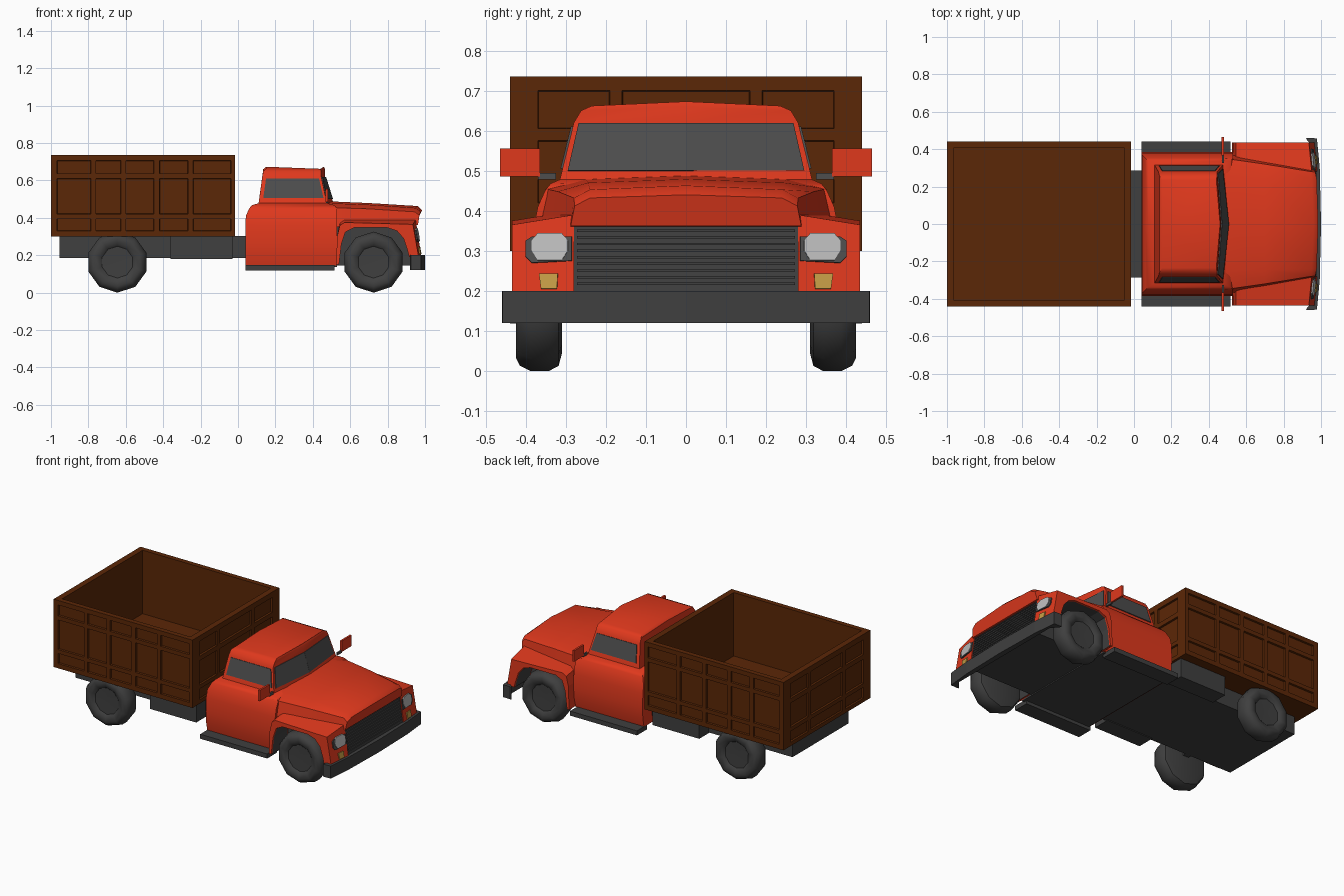
import bpy, bmesh, math
from mathutils import Vector

if "Cube" in bpy.data.objects:
    bpy.data.objects.remove(bpy.data.objects["Cube"])


def mat(name, r, g, b):
    m = bpy.data.materials.new(name)
    m.diffuse_color = (r, g, b, 1)
    m.use_nodes = True
    m.node_tree.nodes["Principled BSDF"].inputs["Base Color"].default_value = m.diffuse_color
    return m


RED = mat("red paint", 0.74, 0.04, 0.012)
WOOD = mat("brown wood", 0.105, 0.020, 0.002)
GREY = mat("dark grey", 0.05, 0.05, 0.05)
GLASS = mat("window grey", 0.075, 0.075, 0.075)
WHITE = mat("lamp white", 0.50, 0.50, 0.50)
AMBER = mat("amber", 0.55, 0.33, 0.06)


def build(name, verts, faces, m, smooth=0):
    me = bpy.data.meshes.new(name)
    bm = bmesh.new()
    vs = [bm.verts.new(v) for v in verts]
    for f in faces:
        bm.faces.new([vs[i] for i in f])
    bmesh.ops.recalc_face_normals(bm, faces=bm.faces)
    bm.to_mesh(me)
    bm.free()
    me.materials.append(m)
    ob = bpy.data.objects.new(name, me)
    bpy.context.collection.objects.link(ob)
    if smooth:
        bpy.ops.object.select_all(action='DESELECT')
        ob.select_set(True)
        bpy.context.view_layer.objects.active = ob
        bpy.ops.object.shade_smooth_by_angle(angle=math.radians(smooth))
    return ob


def loft(name, rings, m, smooth=0):
    """Skin closed rings of equal length and cap both ends."""
    n = len(rings[0])
    faces = [(k * n + i, k * n + (i + 1) % n, (k + 1) * n + (i + 1) % n, (k + 1) * n + i)
             for k in range(len(rings) - 1) for i in range(n)]
    faces += [tuple(range(n)), tuple(range((len(rings) - 1) * n, len(rings) * n))]
    return build(name, [p for r in rings for p in r], faces, m, smooth)


def box(name, x, y, z, m):
    return loft(name, [[(x[0], y[0], h), (x[1], y[0], h), (x[1], y[1], h), (x[0], y[1], h)]
                       for h in z], m)


def plate(name, pts, m, thick=0.008):
    ob = build(name, pts, [tuple(range(len(pts)))], m)
    s = ob.modifiers.new("thickness", 'SOLIDIFY')
    s.thickness, s.offset = thick, 0
    return ob


def span(s, a, b):
    return tuple(sorted((s * a, s * b)))


# Cargo bed: floor, plain inner walls, outer sheets with recessed panels
def panel_wall(name, us, zs, place, outward):
    bm = bmesh.new()
    g = [[bm.verts.new(place(u, z)) for z in zs] for u in us]
    panels = []
    for i in range(len(us) - 1):
        for j in range(len(zs) - 1):
            f = bm.faces.new((g[i][j], g[i + 1][j], g[i + 1][j + 1], g[i][j + 1]))
            f.normal_update()
            if f.normal.dot(Vector(outward)) < 0:
                f.normal_flip()
            if i % 2 and j % 2:
                panels.append(f)
    bmesh.ops.inset_individual(bm, faces=panels, thickness=0.003, depth=-0.011)
    me = bpy.data.meshes.new(name)
    bm.to_mesh(me)
    bm.free()
    me.materials.append(WOOD)
    ob = bpy.data.objects.new(name, me)
    bpy.context.collection.objects.link(ob)
    s = ob.modifiers.new("thickness", 'SOLIDIFY')
    s.thickness, s.offset = 0.012, -1


box("bed_floor", (-0.99, -0.025), (-0.43, 0.43), (0.30, 0.328), WOOD)
side_u = [-1, -.968, -.786, -.76, -.626, -.60, -.45, -.42, -.267, -.24, -.037, -.015]
side_z = [.30, .33, .395, .42, .61, .636, .706, .735]
end_u = [-.44, -.37, -.19, -.16, .16, .19, .37, .44]
end_z = [.30, .325, .395, .42, .575, .605, .70, .735]
for s, tag in ((-1, "right"), (1, "left")):
    panel_wall("bed_panels_" + tag, side_u, side_z, lambda u, z: (u, s * .44, z), (0, s, 0))
    box("bed_wall_" + tag, (-.988, -.027), span(s, .408, .4285), (.30, .735), WOOD)
for x, s, tag in ((-1, -1, "rear"), (-.015, 1, "front")):
    panel_wall("bed_panels_" + tag, end_u, end_z, lambda u, z: (x, u, z), (s, 0, 0))
    box("bed_wall_" + tag, sorted((x - s * .0115, x - s * .038)), (-.428, .428), (.30, .735), WOOD)

# Chassis and side boxes
box("chassis", (-.955, .06), (-.285, .285), (.185, .302), GREY)
box("cab_floor", (.05, .53), (-.36, .36), (.138, .16), GREY)
for s in (-1, 1):
    box("side_tank", (-.36, -.03), span(s, .27, .38), (.18, .302), GREY)
    box("running_board", (.04, .515), span(s, .34, .44), (.118, .147), GREY)

# Cab: z, rear x, front x, extra front x on centre line, half width, roof crown
cab = [(.145, .04, .53, 0, .368, 0), (.20, .04, .53, 0, .38, 0), (.27, .04, .53, 0, .384, 0),
       (.36, .04, .53, 0, .38, 0), (.41, .042, .53, 0, .37, 0), (.45, .06, .53, 0, .352, 0),
       (.468, .075, .515, 0, .338, 0), (.478, .11, .475, .035, .315, 0),
       (.62, .13, .445, .02, .28, .003), (.65, .135, .445, .02, .262, .01),
       (.662, .15, .44, .02, .235, .011)]
loft("cab", [[(a, -w, z), (b, -w, z), (b + d, 0, z + c), (b, w, z), (a, w, z), (a, 0, z + c)]
             for z, a, b, d, w, c in cab], RED, 40)

# Windows
for s in (-1, 1):
    plate("windscreen", [(.504, 0, .50), (.472, s * .295, .50), (.4475, s * .268, .618),
                         (.467, 0, .618)], GLASS)
    side = lambda x, z: (x, s * (.316 - .035 * (z - .478) / .142), z)
    plate("side_window", [side(.135, .505), side(.457, .505), side(.433, .61), side(.15, .61)], GLASS)

# Hood: half sections, mirrored across the centre line
hood = [[(.49, .374, .35), (.49, .35, .455), (.49, .25, .478), (.49, 0, .488)],
        [(.70, .335, .355), (.70, .32, .448), (.70, .245, .47), (.70, 0, .479)],
        [(.945, .29, .36), (.945, .28, .432), (.95, .24, .453), (.96, 0, .463)],
        [(.962, .288, .362), (.97, .278, .412), (.977, .24, .432), (.985, 0, .44)]]
loft("hood", [h + [(x, -y, z) for x, y, z in reversed(h[:-1])] for h in hood], RED, 48)

# Engine bay with sloping grille
bay = [(.50, .145), (.50, .38), (.95, .37), (.975, .19), (.955, .145)]
loft("engine_bay", [[(x, y, z) for x, z in bay] for y in (-.28, .28)], GREY)
for i in range(9):
    z = .215 + i * .0165
    x = .975 - .025 * (z - .19) / .18
    box("grille_bar", (x - .01, x + .004), (-.272, .272), (z, z + .006), GREY)

# Fenders with wheel arches
fender = [(.525, .15), (.53, .30), (.545, .36), (.57, .375), (.935, .365), (.965, .195),
          (.915, .19), (.905, .23), (.885, .29), (.85, .33), (.80, .347), (.62, .347),
          (.575, .325), (.553, .26), (.54, .15)]


def front_x(y, z):
    return .938 + .03 * (.365 - z) / .17 + .015 * (.435 - y) / .155


def lamp(name, pts, m, lift=0):
    for s in (-1, 1):
        plate(name, [(front_x(y, z) + lift, s * y, z) for y, z in pts], m)


for s in (-1, 1):
    outer = [(x, s * .435, z) for x, z in fender]
    inner = [(x + (.015 if x > .93 else 0), s * .28, z + (.025 if z > .355 else 0)) for x, z in fender]
    loft("fender", [outer, inner], RED)
    # Dark liner just inside each arch
    arch = [(x, z) for x, z in fender[6:]]
    edge = [[(x, s * y, z - d) for x, z in arch] for y, d in ((.425, .002), (.285, .002))]
    n = len(arch)
    build("arch_liner", edge[0] + edge[1], [(i, i + 1, n + i + 1, n + i) for i in range(n - 1)], GREY)
lamp("headlight_surround", [(.285, .275), (.385, .27), (.40, .285), (.40, .325), (.385, .335), (.285, .335)], GLASS)
lamp("headlight", [(.295, .30), (.31, .276), (.37, .276), (.385, .30), (.385, .325), (.37, .344),
                   (.31, .344), (.295, .325)], WHITE, .003)
lamp("indicator", [(.322, .205), (.362, .205), (.367, .243), (.32, .243)], AMBER)

# Bumper
half = [(.965, .40), (.92, .455), (.925, .46), (.978, .458), (.993, .30)]
outline = half + [(1.0, 0)] + [(x, -y) for x, y in reversed(half)]
loft("bumper", [[(x, y, z) for x, y in outline] for z in (.12, .20)], GREY)

# Door mirrors
for s in (-1, 1):
    box("mirror", (.469, .481), span(s, .365, .465), (.485, .555), RED)
    box("mirror_arm", (.47, .48), span(s, .325, .37), (.478, .494), GLASS)

# Wheels: ten-sided lathe, radius and y position
tyre = [(.02, .405), (.085, .407), (.10, .42), (.13, .425), (.15, .415), (.163, .388),
        (.163, .342), (.15, .318), (.12, .31)]
for x in (-.645, .725):
    for s in (-1, 1):
        loft("wheel", [[(x + r * math.sin(k * math.tau / 10), s * y, .163 + r * math.cos(k * math.tau / 10))
                        for k in range(10)] for r, y in tyre], GREY, 40)
    box("axle", (x - .02, x + .02), (-.33, .33), (.188, .22), GREY)
